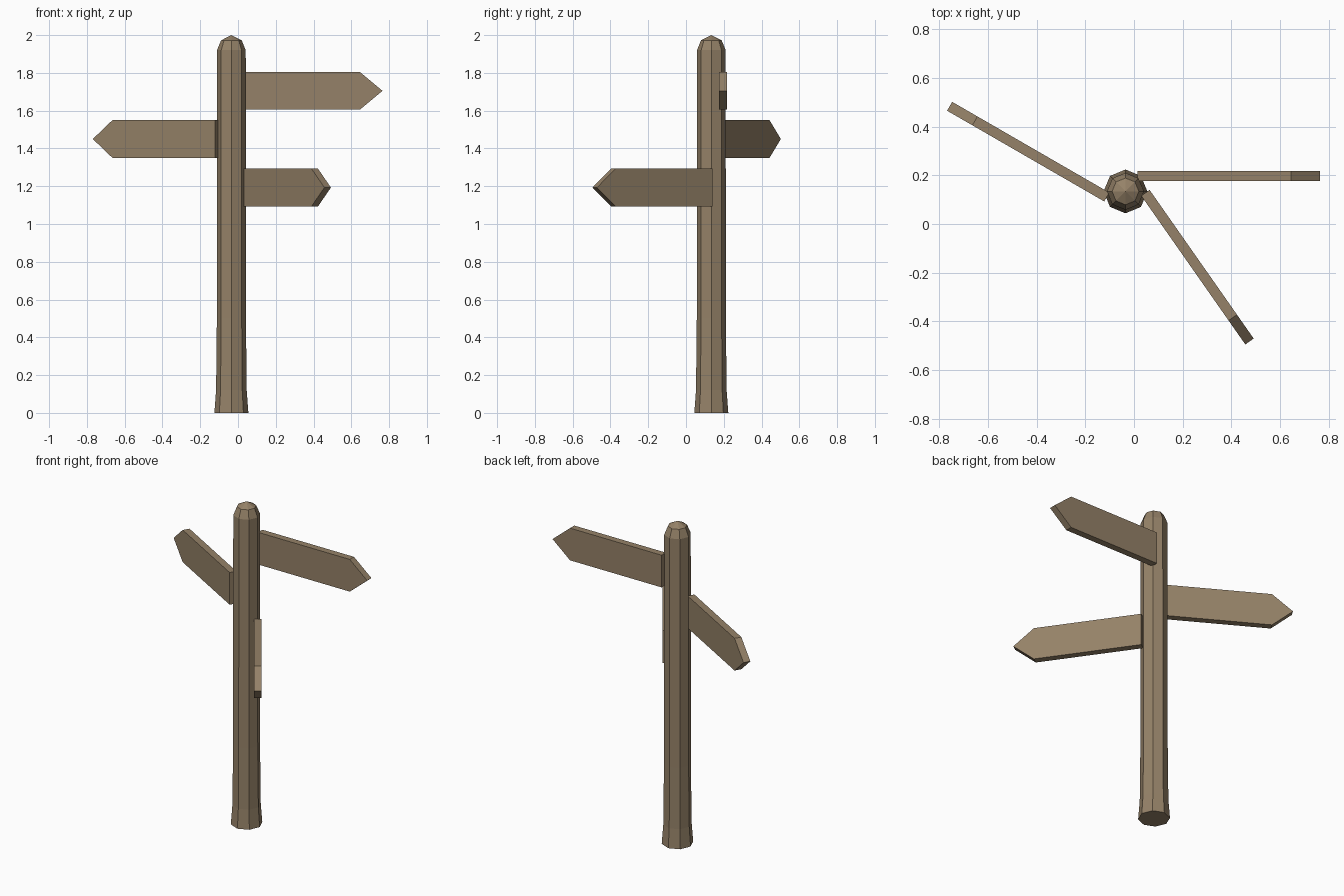
import bpy
import bmesh
from math import cos, sin, pi, radians

cube = bpy.data.objects.get("Cube")
if cube:
    bpy.data.objects.remove(cube, do_unlink=True)

wood = bpy.data.materials.new("weathered wood")
wood.use_nodes = True
colour = (0.30, 0.222, 0.138, 1)
wood.diffuse_color = colour
wood.node_tree.nodes["Principled BSDF"].inputs["Base Color"].default_value = colour


def make_object(name, bm, location, angle=0):
    bmesh.ops.recalc_face_normals(bm, faces=bm.faces)
    mesh = bpy.data.meshes.new(name)
    bm.to_mesh(mesh)
    bm.free()
    mesh.materials.append(wood)
    obj = bpy.data.objects.new(name, mesh)
    obj.location = location
    obj.rotation_euler.z = radians(angle)
    bpy.context.collection.objects.link(obj)
    return obj


# Octagonal post: flared foot, slight taper, chamfered and pointed top
def make_post(name, location, profile, tip, sides=8):
    bm = bmesh.new()
    rings = [[bm.verts.new((r * cos(2 * pi * i / sides), r * sin(2 * pi * i / sides), z))
              for i in range(sides)] for r, z in profile]
    bm.faces.new(rings[0])
    for low, high in zip(rings, rings[1:]):
        for i in range(sides):
            j = (i + 1) % sides
            bm.faces.new((low[i], low[j], high[j], high[i]))
    apex = bm.verts.new((0, 0, tip))
    for i in range(sides):
        bm.faces.new((rings[-1][i], rings[-1][(i + 1) % sides], apex))
    return make_object(name, bm, location)


# Arrow board: pointed outline extruded to its thickness, running along local x
def make_board(name, location, angle, length=0.746, height=0.2, point=0.12, thick=0.042):
    bm = bmesh.new()
    h = height / 2
    outline = [(0, -h), (length - point, -h), (length, 0), (length - point, h), (0, h)]
    face = bm.faces.new([bm.verts.new((x, -thick / 2, z)) for x, z in outline])
    side = bmesh.ops.extrude_face_region(bm, geom=[face])["geom"]
    bmesh.ops.translate(bm, vec=(0, thick, 0),
                        verts=[v for v in side if isinstance(v, bmesh.types.BMVert)])
    return make_object(name, bm, location, angle)


make_post("post", (-0.035, 0.134, 0),
          [(0.09, 0), (0.081, 0.12), (0.077, 0.5), (0.076, 1.92), (0.055, 1.972)], 2.0)

make_board("upper_arrow_board", (0.015, 0.197, 1.705), 0, length=0.75)
make_board("middle_arrow_board", (-0.112, 0.111, 1.45), 150)
make_board("lower_arrow_board", (0.047, 0.128, 1.193), -55)
